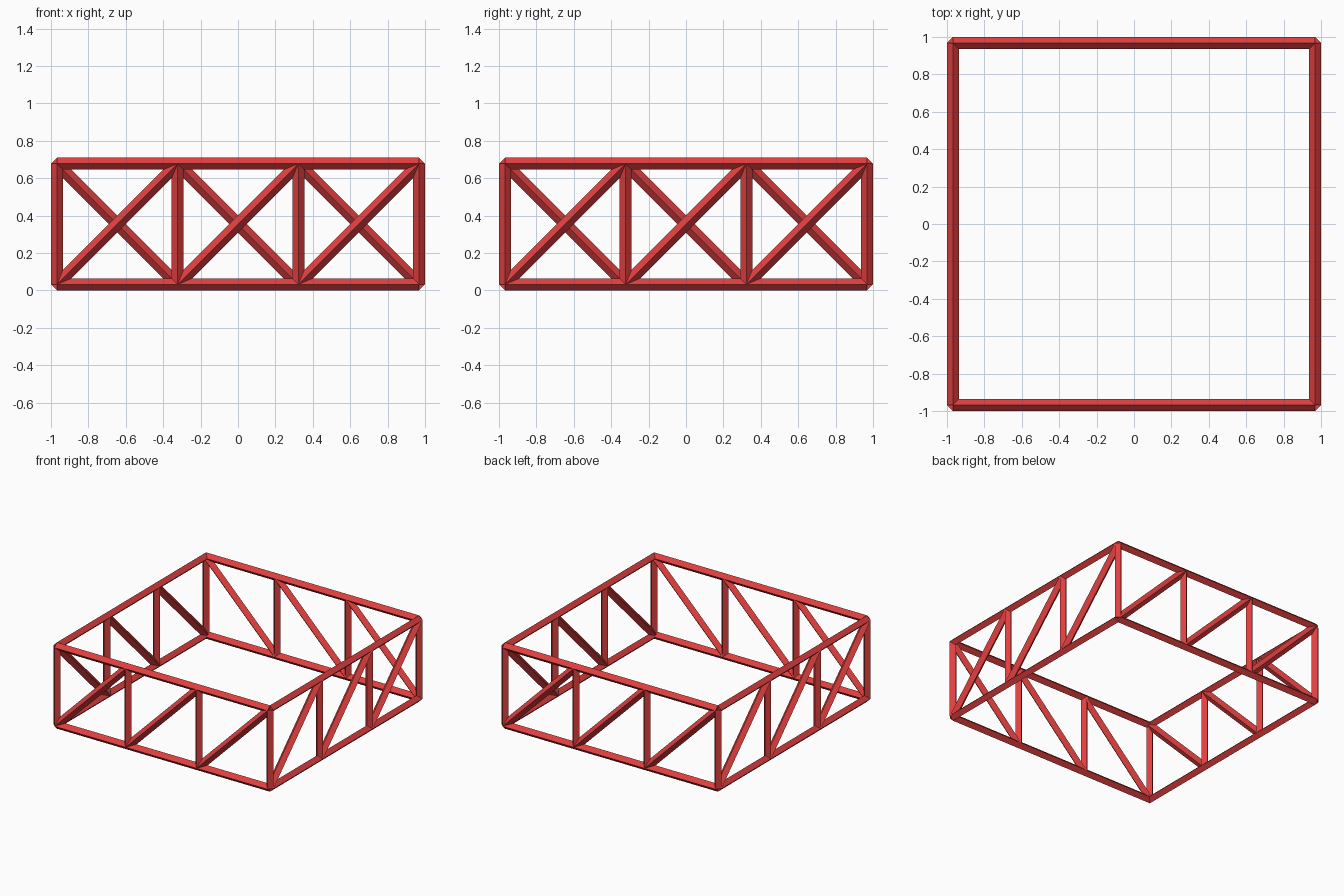
import bpy, bmesh
from math import pi
from mathutils import Vector, Matrix

if "Cube" in bpy.data.objects:
    bpy.data.objects.remove(bpy.data.objects["Cube"])

R = 0.0323           # tube radius (diamond section)
H = 1 - R            # half span between corner nodes
BAY = 2 * H / 3      # bay width and truss height
Z0, Z1 = R, R + BAY

red = bpy.data.materials.new("red_paint")
red.diffuse_color = (0.75, 0.05, 0.05, 1)
red.use_nodes = True
red.node_tree.nodes["Principled BSDF"].inputs["Base Color"].default_value = red.diffuse_color


def add_bar(bm, a, b):
    """Four-sided bar from a to b with one edge facing out of the truss."""
    a, b = Vector(a), Vector(b)
    n = Vector((0, -1, 0))
    s = (b - a).normalized().cross(n)
    offsets = [n * R, s * R, -n * R, -s * R]
    start = [bm.verts.new(a + o) for o in offsets]
    end = [bm.verts.new(b + o) for o in offsets]
    for i in range(4):
        j = (i + 1) % 4
        bm.faces.new((start[i], start[j], end[j], end[i]))
    bm.faces.new(start[::-1])
    bm.faces.new(end)


def make_part(name, bars, turn):
    bm = bmesh.new()
    for a, b in bars:
        add_bar(bm, a, b)
    bmesh.ops.recalc_face_normals(bm, faces=bm.faces)
    bm.transform(Matrix.Rotation(turn, 4, 'Z'))
    mesh = bpy.data.meshes.new(name)
    bm.to_mesh(mesh)
    bm.free()
    mesh.materials.append(red)
    bpy.context.collection.objects.link(bpy.data.objects.new(name, mesh))


# Bars of the front truss; each side is the same truss turned by 90 degrees
xs = [-H + i * BAY for i in range(4)]
parts = {
    "top_rail": [((-H, -H, Z1), (H, -H, Z1))],
    "bottom_rail": [((-H, -H, Z0), (H, -H, Z0))],
    "corner_post": [((-H, -H, Z0), (-H, -H, Z1))],
    "middle_posts": [((x, -H, Z0), (x, -H, Z1)) for x in xs[1:3]],
    "diagonal_braces": [((xs[i], -H, Z0), (xs[i + 1], -H, Z1)) for i in range(3)],
}
for k, side in enumerate(("front", "right", "back", "left")):
    for part, bars in parts.items():
        make_part(f"{side}_{part}", bars, k * pi / 2)
